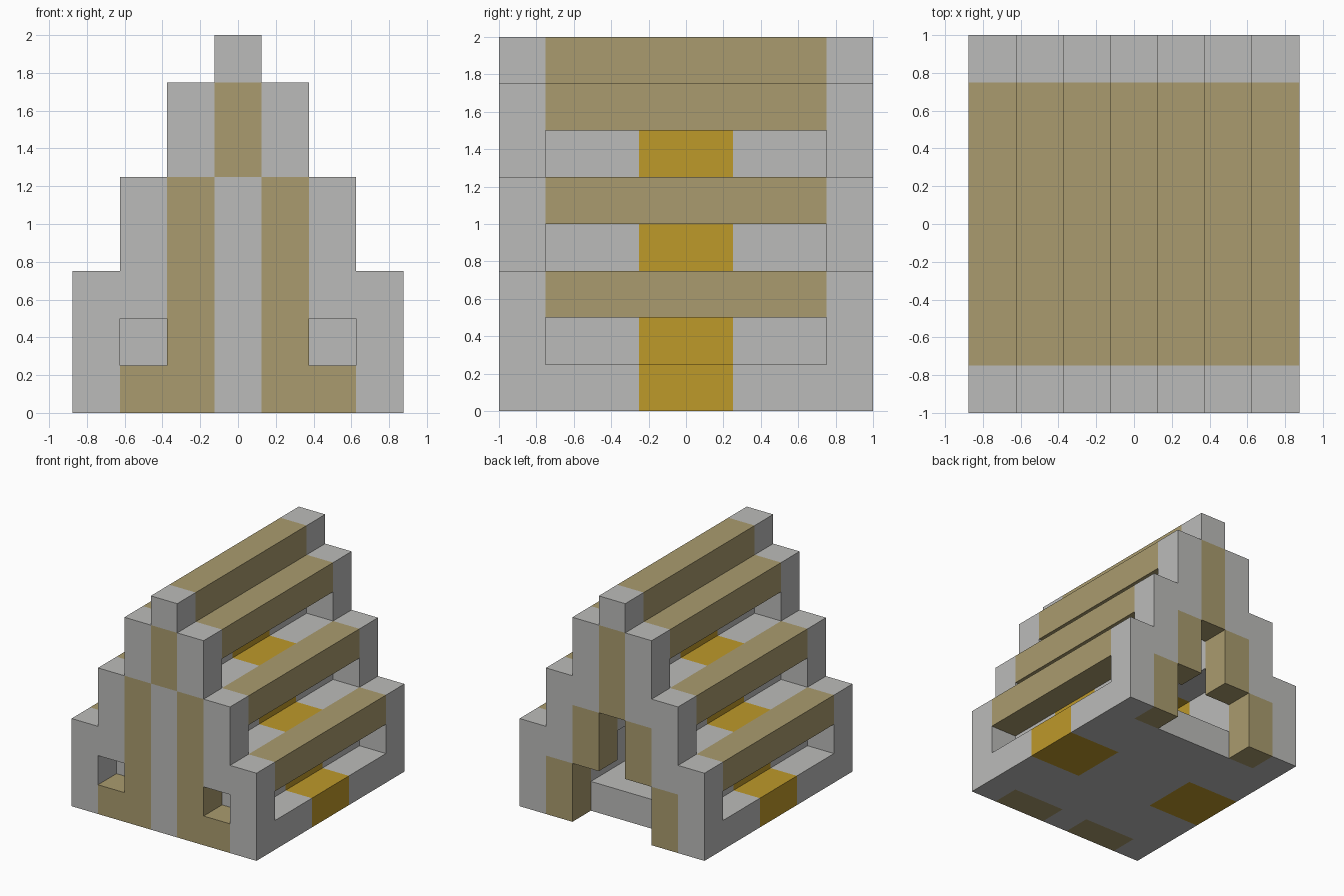
import bpy
import bmesh
from mathutils import Vector

UNIT = 0.25

cube = bpy.data.objects.get("Cube")
if cube:
    bpy.data.objects.remove(cube, do_unlink=True)


def material(name, rgb):
    mat = bpy.data.materials.new(name)
    mat.use_nodes = True
    color = (*rgb, 1.0)
    mat.diffuse_color = color
    bsdf = mat.node_tree.nodes["Principled BSDF"]
    bsdf.inputs["Base Color"].default_value = color
    bsdf.inputs["Roughness"].default_value = 0.9
    return mat


MATERIALS = [material("stone_grey", (0.5, 0.5, 0.49)),
             material("sand_tan", (0.40, 0.33, 0.156)),
             material("amber", (0.515, 0.319, 0.023))]
GREY, TAN, AMBER = range(3)

blocks = {}   # (x, y, z) -> (part, colour)


def span(value):
    """A single index or an inclusive (first, last) pair."""
    first, last = value if isinstance(value, tuple) else (value, value)
    return range(first, last + 1)


def fill(part, colour, xs, ys, zs):
    """Fill a box of blocks on both sides of the centre line."""
    for x in span(xs):
        for y in span(ys):
            for z in span(zs):
                for side in (x, -x):
                    blocks[side, y, z] = (part, colour)


def carve(xs, y, zs):
    for x in span(xs):
        for z in span(zs):
            for side in {x, -x}:
                del blocks[side, y, z]


FRONT, BACK, INNER, MIDDLE = 0, 7, (1, 6), (3, 4)

# Stepped end walls
for wall, y in (("front_wall", FRONT), ("back_wall", BACK)):
    for x, height in enumerate((8, 7, 5, 3)):
        fill(wall, GREY, x, y, (0, height - 1))
    fill(wall, TAN, 0, y, (5, 6))

# Front pilasters and windows
fill("front_wall", TAN, 1, FRONT, (0, 4))
fill("front_wall", TAN, 2, FRONT, 0)
carve(2, FRONT, 1)

# Back doorway with stepped surround
fill("back_wall", TAN, 0, BACK, 4)
fill("back_wall", TAN, 1, BACK, (2, 3))
fill("back_wall", TAN, 2, BACK, (0, 1))
carve((0, 1), BACK, (0, 1))
carve(0, BACK, (2, 3))

# Floor with amber side patches
fill("floor", GREY, (0, 3), INNER, 0)
fill("floor", AMBER, (2, 3), MIDDLE, 0)

# Inner stepped vault with an amber band around its middle
for part, x, zs in (("lower_vault", 2, (1, 2)),
                    ("upper_vault", 1, (3, 4)),
                    ("vault_crown", 0, (5, 6))):
    fill(part, GREY, x, INNER, zs)
    fill(part, AMBER, x, MIDDLE, zs)

# Long rails spanning between the end walls
for part, x, z in (("lower_rails", 3, 2), ("middle_rails", 2, 4),
                   ("upper_rails", 1, 6), ("ridge_rail", 0, 7)):
    fill(part, TAN, x, INNER, z)


def block_faces(cell):
    """Yield the corners of each exposed face of one block."""
    centre = Vector((cell[0], cell[1] - 3.5, cell[2] + 0.5))
    for axis in range(3):
        for sign in (-1, 1):
            beside = list(cell)
            beside[axis] += sign
            if tuple(beside) in blocks:
                continue
            corners = []
            for u, v in ((-1, -1), (1, -1), (1, 1), (-1, 1)):
                offset = Vector((0, 0, 0))
                offset[axis] = sign / 2
                offset[(axis + 1) % 3] = u / 2
                offset[(axis + 2) % 3] = v / 2
                corners.append((centre + offset) * UNIT)
            yield corners if sign > 0 else corners[::-1]


def build(part):
    bm = bmesh.new()
    for cell, (owner, colour) in blocks.items():
        if owner == part:
            for corners in block_faces(cell):
                face = bm.faces.new([bm.verts.new(c) for c in corners])
                face.material_index = colour
    bmesh.ops.remove_doubles(bm, verts=bm.verts[:], dist=0.001)
    # Merge flat areas of one colour into large faces
    bmesh.ops.dissolve_limit(bm, angle_limit=0.01, verts=bm.verts[:],
                             edges=bm.edges[:], delimit={'MATERIAL'})
    mesh = bpy.data.meshes.new(part)
    bm.to_mesh(mesh)
    bm.free()
    for mat in MATERIALS:
        mesh.materials.append(mat)
    obj = bpy.data.objects.new(part, mesh)
    bpy.context.collection.objects.link(obj)


for part in sorted({owner for owner, _ in blocks.values()}):
    build(part)
